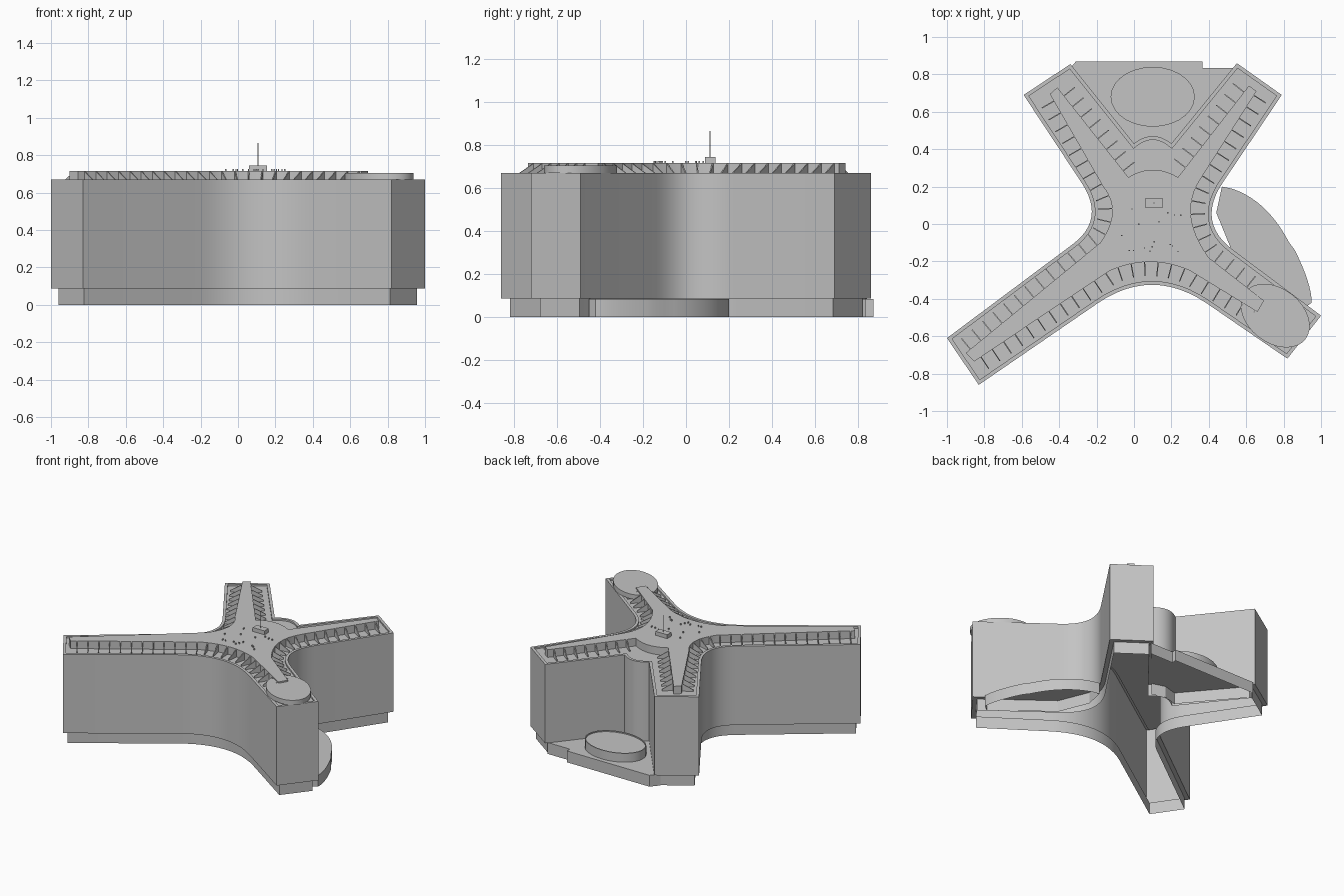
import bpy, bmesh, math, random
from mathutils import Vector as V

if "Cube" in bpy.data.objects:
    bpy.data.objects.remove(bpy.data.objects["Cube"])

random.seed(4)
gray = bpy.data.materials.new("concrete_gray")
gray.diffuse_color = (0.55, 0.55, 0.55, 1)
gray.use_nodes = True
gray.node_tree.nodes["Principled BSDF"].inputs["Base Color"].default_value = gray.diffuse_color


def finish(name, bm, smooth=True):
    bmesh.ops.recalc_face_normals(bm, faces=bm.faces)
    me = bpy.data.meshes.new(name)
    bm.to_mesh(me)
    bm.free()
    me.materials.append(gray)
    ob = bpy.data.objects.new(name, me)
    bpy.context.collection.objects.link(ob)
    if smooth:
        bpy.ops.object.select_all(action='DESELECT')
        ob.select_set(True)
        bpy.context.view_layer.objects.active = ob
        bpy.ops.object.shade_smooth_by_angle(angle=math.radians(25))
    return ob


def bend(s, c, e, n=12):
    """Rounded corner from s to e with control point c."""
    s, c, e = V(s), V(c), V(e)
    return [s * (1 - t) ** 2 + c * 2 * t * (1 - t) + e * t * t
            for t in (i / n for i in range(n + 1))]


def inset(pts, d):
    """Move a counter-clockwise outline inward by d."""
    out = []
    for i, p in enumerate(pts):
        a = (p - pts[i - 1]).normalized()
        b = (pts[(i + 1) % len(pts)] - p).normalized()
        na, nb = V((-a.y, a.x)), V((-b.y, b.x))
        out.append(p + (na + nb) * d / (1 + na.dot(nb)))
    return out


def ellipse(cx, cy, a, b, rot=0, n=32):
    c, s = math.cos(rot), math.sin(rot)
    return [V((cx + a * math.cos(t) * c - b * math.sin(t) * s,
               cy + a * math.cos(t) * s + b * math.sin(t) * c))
            for t in (2 * math.pi * i / n for i in range(n))]


def loft(name, rings, bottom=False):
    """Join (outline, z) rings with walls and cap the last one."""
    bm = bmesh.new()
    vs = [[bm.verts.new((p[0], p[1], z)) for p in pts] for pts, z in rings]
    for lo, hi in zip(vs, vs[1:]):
        n = len(lo)
        for i in range(n):
            j = (i + 1) % n
            bm.faces.new((lo[i], lo[j], hi[j], hi[i]))
    bm.faces.new(vs[-1])
    if bottom:
        bm.faces.new(vs[0][::-1])
    return finish(name, bm)


def box(bm, x, y, z, sx, sy, sz):
    r = bmesh.ops.create_cube(bm, size=1)
    for v in r['verts']:
        v.co = V((x + v.co.x * sx, y + v.co.y * sy, z + (v.co.z + .5) * sz))


# four-armed tower: recessed base, walls, parapet and sunken roof deck
body = ([V((-1, -.61)), V((-.83, -.86))]
        + bend((-.196, -.425), (.096, -.225), (.39, -.425))
        + [V((.82, -.72)), V((1, -.49))]
        + bend((.53, -.139), (.3315, .009), (.475, .222))
        + [V((.79, .69)), V((.55, .86))]
        + bend((.2, .43), (.1, .51), (0, .43))
        + [V((-.34, .855)), V((-.59, .69))]
        + bend((-.28, .22), (-.15, .024), (-.33, -.11)))
base, rim = inset(body, .03), inset(body, .02)
loft("tower_shell", [(base, 0), (base, .087), (body, .087), (body, .67),
                     (rim, .67), (rim, .658)])

# raised roof plateau; each side runs from one arm tip to the next
south = [V((-.855, -.735))] + bend((-.13, -.25), (.085, -.155), (.3, -.25)) + [V((.66, -.47))]
east = [V((.695, -.41))] + bend((.4, -.18), (.2325, .05), (.355, .24)) + [V((.655, .71))]
north = [V((.615, .74))] + bend((.235, .25), (.1, .33), (-.03, .25)) + [V((-.41, .73))]
west = [V((-.45, .695))] + bend((-.165, .2), (-.06, .07), (-.18, -.1)) + [V((-.9, -.69))]
plateau = south + east + north + west
loft("roof_plateau", [(plateau, .658), (plateau, .715)])

# sloping triangular fins around the plateau
bm = bmesh.new()


def fins(path, step=.073, length=.075):
    dist = step * .6
    for a, b in zip(path, path[1:]):
        seg = (b - a).length
        d = (b - a).normalized()
        n = V((d.y, -d.x))
        while dist < seg:
            p = a + d * dist
            tris = []
            for s in (-.003, .003):
                q = p + d * s
                r = q + n * length
                tris.append([bm.verts.new((q.x, q.y, .658)),
                             bm.verts.new((r.x, r.y, .658)),
                             bm.verts.new((r.x, r.y, .67)),
                             bm.verts.new((q.x, q.y, .713))])
            t, u = tris
            bm.faces.new(t)
            bm.faces.new(u[::-1])
            for i in range(4):
                j = (i + 1) % 4
                bm.faces.new((t[i], u[i], u[j], t[j]))
            dist += step
        dist -= seg


fins(south)
fins(east)
fins(west)
fins(north[:2])
fins(north[-2:])
finish("roof_fins", bm, False)

# round platform on the south-east arm
pad = ellipse(.755, -.49, .205, .145, math.radians(-38))
loft("roof_platform", [(pad, .67), (pad, .705)], True)

# roof hut, mast and small vents
bm = bmesh.new()
box(bm, .107, .112, .715, .096, .048, .029)
finish("roof_hut", bm, False)
bm = bmesh.new()
box(bm, .107, .112, .74, .004, .004, .125)
finish("roof_mast", bm, False)
bm = bmesh.new()
for i in range(16):
    box(bm, random.uniform(-.09, .28), random.uniform(-.17, .1), .715, .007, .007, .011)
finish("roof_vents", bm, False)

# low curved annex on the east side
annex = ([V((.47, .2))] + bend((.52, .19), (.71, .13), (.83, -.1), 10)
         + bend((.86, -.14), (.95, -.32), (.95, -.42), 8)
         + [V((.91, -.45)), V((.53, -.16)), V((.44, .06))])
loft("east_annex", [(annex, 0), (annex, .084)])

# courtyard podium with an oval hall
yard = [(-.36, .81), (-.33, .81), (0, .42), (.1, .45), (.2, .42), (.55, .835),
        (.365, .835), (.365, .87), (-.31, .87)]
loft("courtyard_podium", [(yard, 0), (yard, .084)])
hall = ellipse(.1, .68, .225, .16, n=28)
lip = ellipse(.1, .68, .218, .153, n=28)
loft("oval_hall", [(hall, .084), (hall, .15), (lip, .15), (lip, .142)])
